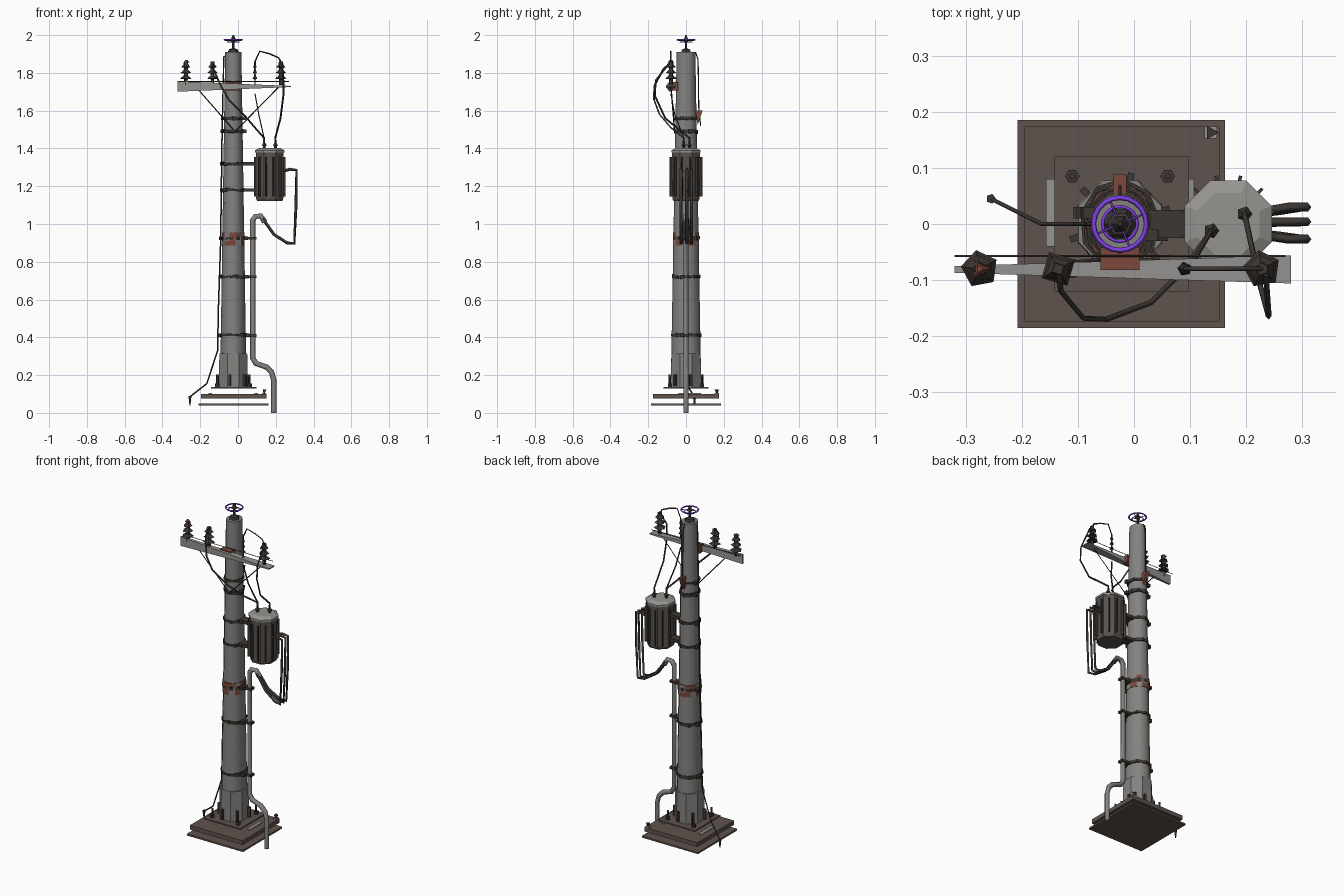
import bpy, bmesh, math, random
from mathutils import Vector, Matrix

if "Cube" in bpy.data.objects:
    bpy.data.objects.remove(bpy.data.objects["Cube"])

random.seed(4)
CX = -0.025  # pole axis


def material(name, rgb):
    m = bpy.data.materials.new(name)
    m.diffuse_color = (*rgb, 1)
    m.use_nodes = True
    m.node_tree.nodes["Principled BSDF"].inputs["Base Color"].default_value = m.diffuse_color
    return m


CONCRETE = material("concrete_grey", (0.23, 0.225, 0.215))
STEEL = material("light_steel", (0.30, 0.295, 0.28))
BROWN = material("base_brown", (0.115, 0.088, 0.075))
TANK = material("tank_brown_grey", (0.10, 0.085, 0.073))
DARK = material("dark_metal", (0.045, 0.038, 0.033))
RUST = material("rust_red", (0.20, 0.065, 0.045))
PURPLE = material("purple", (0.22, 0.05, 0.75))


def finish(name, bm, *mats):
    bmesh.ops.recalc_face_normals(bm, faces=bm.faces)
    me = bpy.data.meshes.new(name)
    bm.to_mesh(me)
    bm.free()
    for m in mats:
        me.materials.append(m)
    ob = bpy.data.objects.new(name, me)
    bpy.context.collection.objects.link(ob)
    return ob


def lathe(name, profile, at, sides, mat, sy=1.0, phase=0.0, jitter=0.0, smooth=False):
    """Stack rings of (radius, z) around a vertical axis and cap both ends."""
    bm = bmesh.new()
    rings = []
    for r, z in profile:
        rings.append([bm.verts.new((
            at[0] + r * math.cos(phase + math.tau * i / sides),
            at[1] + r * sy * math.sin(phase + math.tau * i / sides),
            z + random.uniform(-jitter, jitter))) for i in range(sides)])
    for a, b in zip(rings, rings[1:]):
        for i in range(sides):
            j = (i + 1) % sides
            bm.faces.new((a[i], a[j], b[j], b[i]))
    bm.faces.new(rings[0])
    bm.faces.new(rings[-1])
    ob = finish(name, bm, mat)
    if smooth:
        bpy.context.view_layer.objects.active = ob
        ob.select_set(True)
        bpy.ops.object.shade_smooth_by_angle(angle=math.radians(40))
        ob.select_set(False)
    return ob


def box(name, center, size, mat, turn=0.0):
    bm = bmesh.new()
    bmesh.ops.create_cube(bm, size=1)
    bm.transform(Matrix.Translation(center) @ Matrix.Rotation(turn, 4, 'Z') @ Matrix.Diagonal((*size, 1)))
    return finish(name, bm, mat)


def tube(name, pts, r, mat, res=0, cyclic=False):
    """Sweep a round section along a polyline and turn it into a mesh."""
    cu = bpy.data.curves.new(name, 'CURVE')
    cu.dimensions = '3D'
    cu.bevel_depth = r
    cu.bevel_resolution = res
    cu.use_fill_caps = True
    sp = cu.splines.new('POLY')
    sp.points.add(len(pts) - 1)
    for p, q in zip(sp.points, pts):
        p.co = (*q, 1)
    sp.use_cyclic_u = cyclic
    tmp = bpy.data.objects.new(name, cu)
    bpy.context.collection.objects.link(tmp)
    dg = bpy.context.evaluated_depsgraph_get()
    me = bpy.data.meshes.new_from_object(tmp.evaluated_get(dg))
    bpy.data.objects.remove(tmp)
    me.materials.clear()
    me.materials.append(mat)
    ob = bpy.data.objects.new(name, me)
    bpy.context.collection.objects.link(ob)
    return ob


def pole_radius(z):
    return 0.070 + (0.043 - 0.070) * (z - 0.15) / 1.76


# Foundation: three thin stacked slabs
box("ground_slab", (-0.023, 0, 0.045), (0.37, 0.37, 0.01), BROWN)
box("middle_slab", (-0.022, 0, 0.0875), (0.348, 0.348, 0.025), BROWN)
box("foot_plate", (-0.022, 0, 0.134), (0.24, 0.24, 0.008), BROWN)
box("slab_marker", (0.137, 0.163, 0.103), (0.022, 0.022, 0.006), STEEL)
lathe("marker_pin", [(0.003, 0.1), (0.014, 0.125)], (0.137, 0.163), 3, DARK)
for s in (-1, 1):
    box("slab_patch", (CX + s * 0.122, 0.02, 0.102), (0.02, 0.12, 0.004), STEEL)
    for t in (-1, 1):
        p = (CX + s * 0.085, t * 0.085)
        lathe("anchor_bolt", [(0.013, 0.138), (0.013, 0.155), (0.006, 0.156), (0.006, 0.19)], p, 6, DARK)

# Pole with sleeve
lathe("pole", [(pole_radius(0.14), 0.14), (pole_radius(1.91), 1.91)], (CX, 0), 12, CONCRETE,
      sy=1.15, smooth=True)
lathe("pole_sleeve", [(0.082, 0.138), (0.080, 0.315)], (CX, 0), 8, CONCRETE, sy=1.05, phase=math.pi / 8)
for i in range(6):
    a = math.tau * i / 6 + 0.3
    box("sleeve_gusset", (CX + 0.083 * math.cos(a), 0.083 * math.sin(a), 0.172), (0.02, 0.012, 0.06), DARK, a)

# Clamp bands around the pole
for z in (0.41, 0.72, 0.925, 1.18, 1.32, 1.49, 1.56):
    r = pole_radius(z) + 0.007
    lathe("clamp_band", [(r, z - 0.008), (r, z + 0.008)], (CX, 0), 9, DARK, sy=1.12,
          phase=random.random(), jitter=0.005)
    box("clamp_bolt", (CX + r, -0.02, z), (0.025, 0.02, 0.018), DARK)
    box("clamp_bolt", (CX - r, 0.02, z), (0.02, 0.02, 0.018), DARK)

# Warning band: rust patches on alternate faces
warning = lathe("warning_band", [(pole_radius(0.9) + 0.003, z) for z in (0.885, 0.91, 0.935, 0.955)], (CX, 0), 12,
                CONCRETE, sy=1.15, phase=0.2)
warning.data.materials.append(RUST)
for f in warning.data.polygons:
    f.material_index = 1 if f.index % 5 in (0, 2, 3) else 0

# Triangular rust bracket on the back and rust patch behind the arm
bm = bmesh.new()
tri = [bm.verts.new((CX - 0.012, y, z)) for y, z in ((0.05, 1.60), (0.088, 1.60), (0.062, 1.525))]
res = bmesh.ops.extrude_face_region(bm, geom=[bm.faces.new(tri)])
bmesh.ops.translate(bm, vec=(0.024, 0, 0), verts=[v for v in res["geom"] if isinstance(v, bmesh.types.BMVert)])
finish("rear_bracket", bm, RUST)
box("arm_saddle", (CX, -0.062, 1.728), (0.07, 0.04, 0.045), RUST)

# Cross arm: upright at the left end, flattening to the right
bm = bmesh.new()
bmesh.ops.create_cube(bm, size=1)
for v in bm.verts:
    left = v.co.x < 0
    v.co = Vector((-0.32 if left else 0.28,
                   -0.081 + v.co.y * (0.012 if left else 0.05),
                   1.728 + v.co.z * (0.055 if left else 0.006)))
finish("cross_arm", bm, STEEL)
tube("arm_rail", [(-0.32, -0.057, 1.755), (0.27, -0.057, 1.755)], 0.002, DARK)
tube("arm_brace_left", [(-0.235, -0.08, 1.74), (CX, -0.06, 1.50)], 0.003, DARK)
tube("arm_brace_right", [(0.22, -0.08, 1.73), (CX, -0.06, 1.48)], 0.003, DARK)


# Insulators
def insulator(x, r, sides, mat, z0=1.735):
    prof = [(r * 0.3, z0)]
    for k in range(3):
        z = z0 + 0.035 + k * 0.03
        prof += [(r * 0.3, z - 0.004), (r * (1 - 0.12 * k), z), (r * 0.4, z + 0.014)]
    prof += [(r * 0.35, z0 + 0.125)]
    lathe("insulator", prof, (x, -0.08), sides, mat, phase=0.5)


insulator(-0.275, 0.034, 5, DARK)
insulator(-0.135, 0.034, 4, DARK)
insulator(0.228, 0.034, 5, DARK)
insulator(0.09, 0.013, 5, DARK)
lathe("insulator_cap", [(0.02, 1.855), (0.008, 1.868)], (-0.275, -0.08), 3, RUST)

# Transformer tank with fins, lid, bushings and hangers
TX = 0.168
lathe("transformer_tank", [(0.072, 1.122), (0.078, 1.135), (0.08, 1.38)], (TX, 0), 8, TANK, phase=math.pi / 8)
lathe("transformer_lid", [(0.084, 1.378), (0.084, 1.39), (0.06, 1.402)], (TX, 0), 8, STEEL, phase=math.pi / 8)
for i in range(12):
    a = math.tau * (i + 0.5) / 12
    box("cooling_fin", (TX + 0.077 * math.cos(a), 0.08 * math.sin(a), 1.25), (0.018, 0.006, 0.21), DARK, a)
for x, y in ((0.138, -0.012), (0.197, 0.018)):
    lathe("bushing", [(0.013, 1.395), (0.006, 1.41), (0.014, 1.416), (0.006, 1.43), (0.005, 1.46)], (x, y), 5, DARK)
for z in (1.18, 1.32):
    box("tank_hanger", (0.065, 0, z), (0.09, 0.05, 0.018), DARK)

# High voltage jumpers
tube("jumper_left", [(-0.135, -0.085, 1.85), (-0.13, -0.12, 1.82), (-0.09, -0.168, 1.73), (-0.05, -0.17, 1.66),
                     (0.03, -0.14, 1.58), (0.09, -0.08, 1.51), (0.138, -0.012, 1.455)], 0.005, DARK)
tube("jumper_right", [(0.235, -0.09, 1.85), (0.24, -0.16, 1.76), (0.24, -0.165, 1.68), (0.225, -0.11, 1.56),
                      (0.197, 0.018, 1.455)], 0.005, DARK)
tube("jumper_top", [(0.09, -0.08, 1.86), (0.115, -0.08, 1.915), (0.17, -0.08, 1.90), (0.215, -0.08, 1.88),
                    (0.232, -0.08, 1.85)], 0.004, DARK)
tube("fuse_drop", [(0.09, -0.08, 1.69), (0.11, -0.06, 1.58), (0.138, -0.012, 1.455)], 0.004, DARK)

# Low voltage cables hanging to the conduit
for y in (-0.027, 0.004, 0.03):
    tube("service_cable", [(0.24, y * 0.8, 1.28), (0.275, y, 1.29), (0.31, y, 1.285), (0.307, y, 1.10),
                           (0.298, y, 0.897), (0.26, y * 0.8, 0.90), (0.19, y * 0.5, 0.945),
                           (0.13, y * 0.3, 1.03)], 0.008, DARK)

# Conduit with hooked head
tube("conduit", [(0.19, 0, 0.0), (0.19, 0, 0.17), (0.178, 0, 0.215), (0.15, 0, 0.243), (0.095, 0, 0.262),
                 (0.078, 0, 0.29), (0.078, 0, 1.02), (0.092, 0, 1.04), (0.12, 0, 1.043), (0.142, 0, 1.01)],
     0.0145, CONCRETE, res=1)
for z in (0.41, 0.72, 0.925):
    box("conduit_strap", (0.062, 0, z), (0.07, 0.034, 0.014), DARK)

# Ground wire, ground rod and rear wire
tube("ground_wire", [(CX, 0, 1.915), (-0.075, 0, 1.885), (-0.084, 0, 1.5), (-0.092, 0, 0.9), (-0.104, 0, 0.55),
                     (-0.108, 0, 0.33), (-0.165, 0, 0.155), (-0.255, 0.045, 0.085)], 0.004, DARK)
lathe("ground_rod", [(0.003, 0.04), (0.009, 0.09)], (-0.255, 0.045), 5, DARK)
tube("rear_wire", [(CX, 0.05, 1.91), (CX, 0.064, 1.87), (CX, 0.068, 1.6), (CX, 0.078, 1.52)], 0.003, DARK)

# Top finial with purple rings
lathe("pole_cap", [(0.03, 1.91), (0.022, 1.925), (0.007, 1.93), (0.007, 1.965), (0.016, 1.97), (0.004, 2.0)],
      (CX, 0), 6, DARK)
for r, z, w in ((0.047, 1.975, 0.0045), (0.031, 1.963, 0.003)):
    tube("purple_ring", [(CX + r * math.cos(math.tau * i / 20), r * math.sin(math.tau * i / 20), z)
                         for i in range(20)], w, PURPLE, cyclic=True)
for a in (0.4, 0.4 + math.pi / 2):
    d = Vector((math.cos(a), math.sin(a), 0)) * 0.047
    tube("ring_spoke", [Vector((CX, 0, 1.972)) - d, Vector((CX, 0, 1.972)) + d], 0.002, PURPLE)
